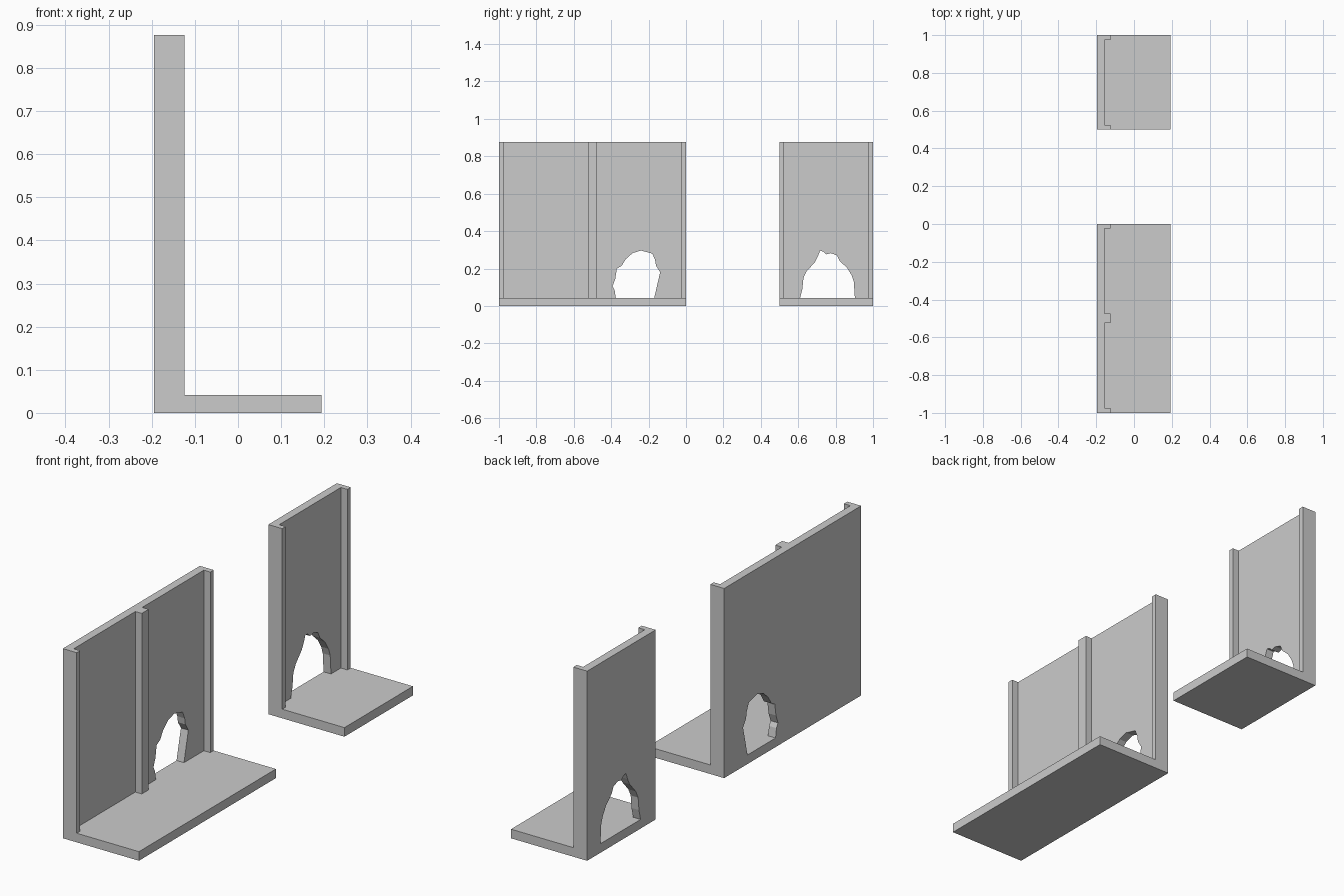
import bpy, bmesh

if "Cube" in bpy.data.objects:
    bpy.data.objects.remove(bpy.data.objects["Cube"])

XB, XW, XP, XF = -0.195, -0.157, -0.124, 0.194   # back, wall face, post face, floor edge
FLOOR, TOP, POST = 0.042, 0.876, 0.025


def finish(name, bm):
    bmesh.ops.recalc_face_normals(bm, faces=bm.faces)
    me = bpy.data.meshes.new(name)
    bm.to_mesh(me)
    bm.free()
    ob = bpy.data.objects.new(name, me)
    bpy.context.collection.objects.link(ob)
    return ob


def box(name, x0, x1, y0, y1, z0, z1):
    bm = bmesh.new()
    bmesh.ops.create_cube(bm, size=1)
    for v in bm.verts:
        v.co.x = x1 if v.co.x > 0 else x0
        v.co.y = y1 if v.co.y > 0 else y0
        v.co.z = z1 if v.co.z > 0 else z0
    return finish(name, bm)


def wall(name, y0, y1, hole):
    # wall outline in y/z, with the broken opening running along its lower edge
    outline = [(y0, FLOOR)] + hole + [(y1, FLOOR), (y1, TOP), (y0, TOP)]
    bm = bmesh.new()
    face = bm.faces.new([bm.verts.new((XB, y, z)) for y, z in outline])
    ext = bmesh.ops.extrude_face_region(bm, geom=[face], use_keep_orig=True)
    moved = [g for g in ext['geom'] if isinstance(g, bmesh.types.BMVert)]
    bmesh.ops.translate(bm, verts=moved, vec=(XW - XB, 0, 0))
    bmesh.ops.triangulate(bm, faces=[f for f in bm.faces if len(f.verts) > 4])
    return finish(name, bm)


# broken openings (y, z), left to right
hole_a = [(-.375, FLOOR), (-.382, .085), (-.393, .105), (-.378, .145), (-.37, .2),
          (-.345, .213), (-.322, .25), (-.285, .283), (-.24, .296), (-.2, .285),
          (-.18, .28), (-.165, .245), (-.16, .215), (-.138, .18), (-.15, .13), (-.17, FLOOR)]
hole_b = [(.61, FLOOR), (.622, .09), (.628, .15), (.645, .185), (.69, .235), (.705, .265),
          (.717, .296), (.735, .29), (.75, .276), (.775, .282), (.807, .27), (.822, .24),
          (.86, .205), (.885, .165), (.897, .13), (.903, FLOOR)]

# three sections: solid, broken, broken
for label, y0, y1, hole in (("solid", -1, -.5, []), ("broken_a", -.5, 0, hole_a),
                            ("broken_b", .5, 1, hole_b)):
    box(label + "_floor", XB, XF, y0, y1, 0, FLOOR)
    wall(label + "_wall", y0, y1, hole)
    box(label + "_post_front", XW, XP, y0, y0 + POST, FLOOR, TOP)
    box(label + "_post_rear", XW, XP, y1 - POST, y1, FLOOR, TOP)
